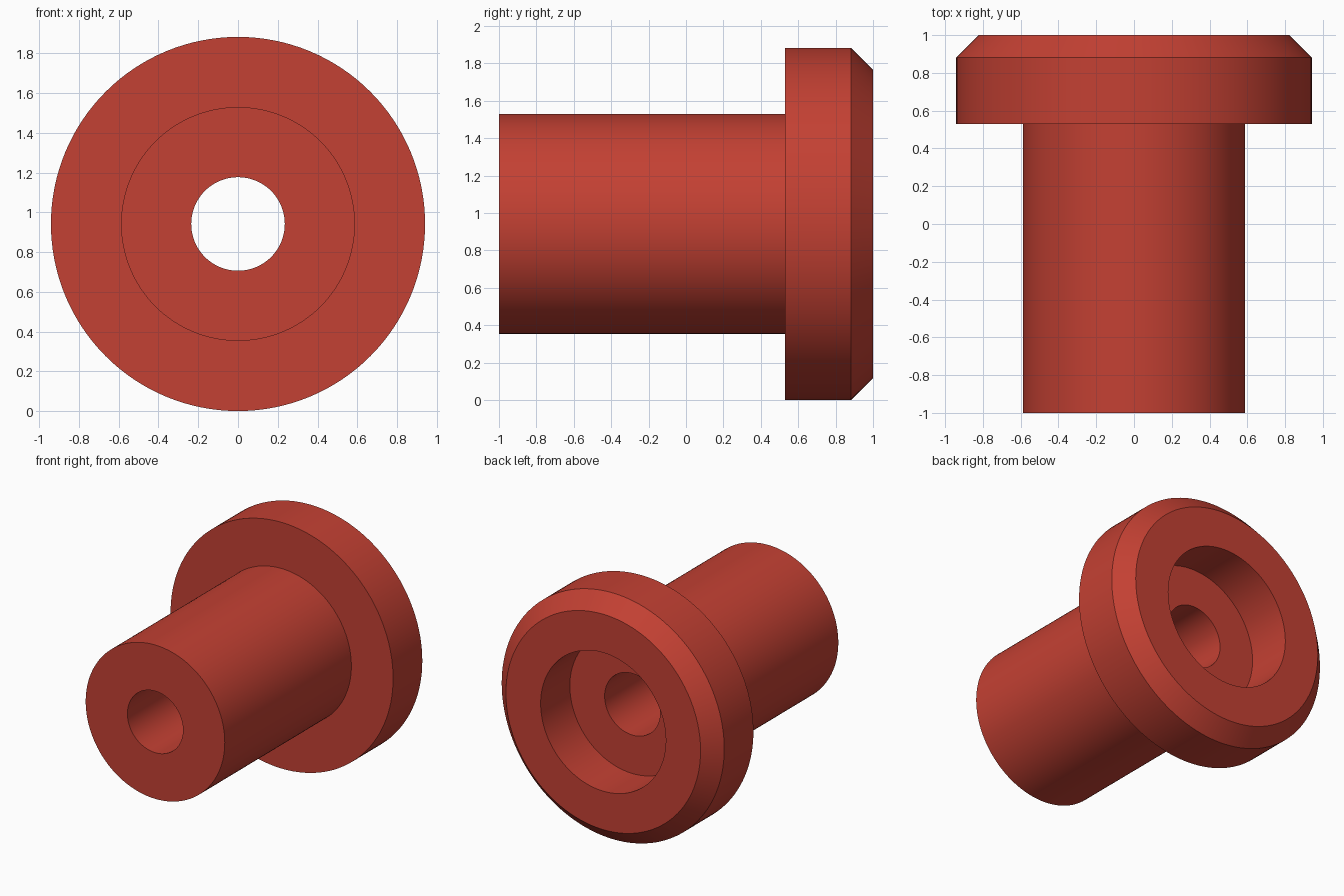
import bpy, bmesh, math
from mathutils import Matrix, Vector

if "Cube" in bpy.data.objects:
    bpy.data.objects.remove(bpy.data.objects["Cube"])

U = 2 / 34            # one design unit
SEGMENTS = 128
CENTRE_Z = 16 * U

red = bpy.data.materials.new("brick red")
red.diffuse_color = (0.55, 0.052, 0.033, 1)
red.use_nodes = True
red.node_tree.nodes["Principled BSDF"].inputs["Base Color"].default_value = red.diffuse_color

# Closed half-section as (radius, distance from the shaft end)
section = [
    (4, 0), (10, 0),          # shaft end
    (10, 26), (16, 26),       # shoulder under the flange
    (16, 32), (14, 34),       # flange rim and chamfer
    (9, 34), (9, 28),         # counterbore
    (4, 28),                  # through bore
]

# Revolve the section around the y axis
bm = bmesh.new()
rings = []
for i in range(SEGMENTS):
    turn = Matrix.Rotation(2 * math.pi * i / SEGMENTS, 3, 'Y')
    rings.append([bm.verts.new(turn @ Vector((r * U, d * U - 1, 0)) + Vector((0, 0, CENTRE_Z)))
                  for r, d in section])
n = len(section)
for i in range(SEGMENTS):
    a, b = rings[i], rings[(i + 1) % SEGMENTS]
    for j in range(n):
        k = (j + 1) % n
        bm.faces.new((a[j], a[k], b[k], b[j]))
bmesh.ops.recalc_face_normals(bm, faces=bm.faces)

mesh = bpy.data.meshes.new("flanged_bushing")
bm.to_mesh(mesh)
bm.free()
mesh.materials.append(red)

bushing = bpy.data.objects.new("flanged_bushing", mesh)
bpy.context.collection.objects.link(bushing)
bpy.context.view_layer.objects.active = bushing
bushing.select_set(True)
bpy.ops.object.shade_smooth_by_angle(angle=math.radians(30))
